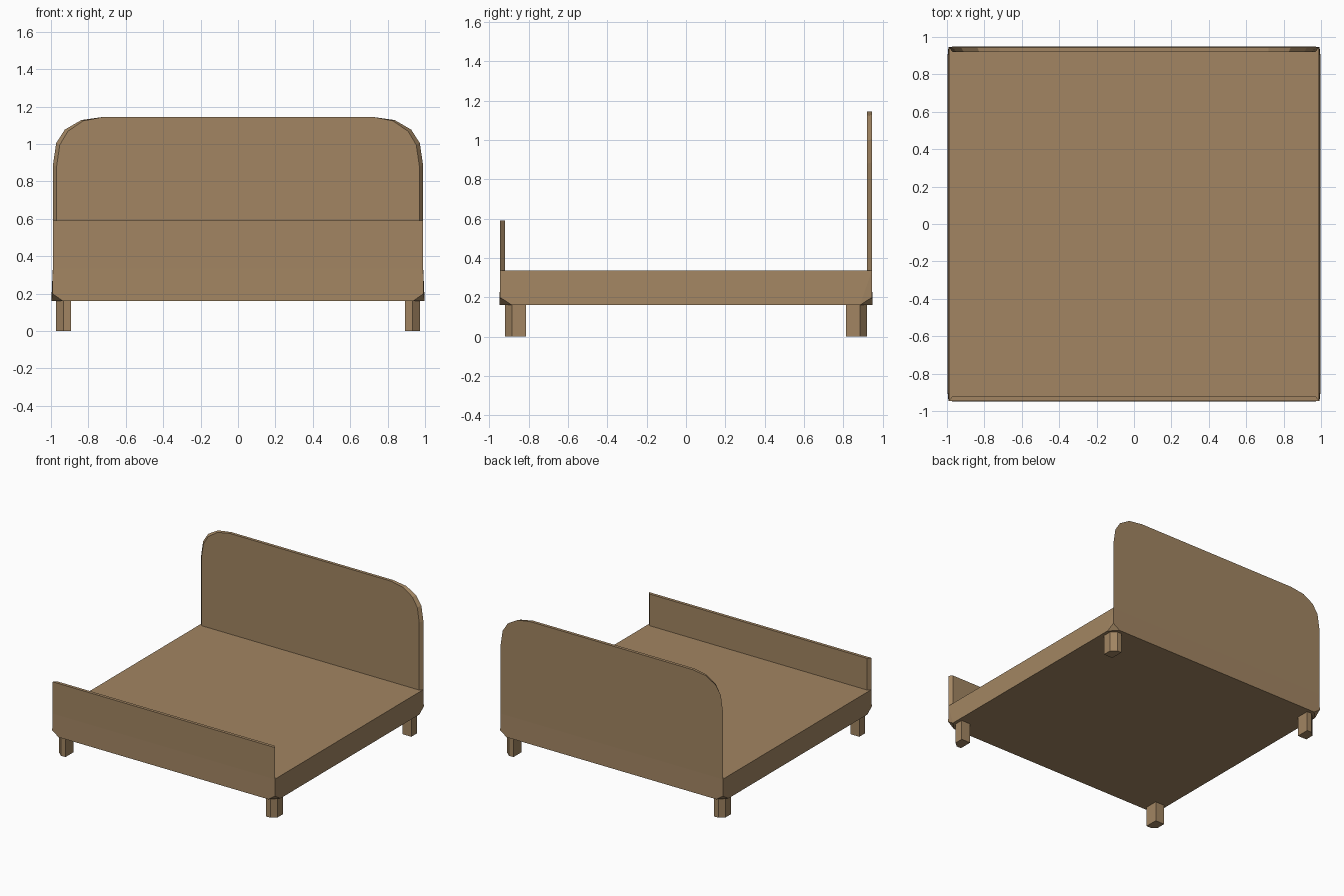
import bpy, bmesh

if "Cube" in bpy.data.objects:
    bpy.data.objects.remove(bpy.data.objects["Cube"])

wood = bpy.data.materials.new("light brown wood")
wood.diffuse_color = (0.36, 0.235, 0.122, 1)
wood.use_nodes = True
wood.node_tree.nodes["Principled BSDF"].inputs["Base Color"].default_value = wood.diffuse_color


def finish(bm, name):
    bmesh.ops.recalc_face_normals(bm, faces=bm.faces[:])
    me = bpy.data.meshes.new(name)
    bm.to_mesh(me)
    bm.free()
    me.materials.append(wood)
    ob = bpy.data.objects.new(name, me)
    bpy.context.collection.objects.link(ob)
    return ob


def loft(name, ring_a, ring_b):
    """Solid between two matching outlines."""
    bm = bmesh.new()
    a = [bm.verts.new(p) for p in ring_a]
    b = [bm.verts.new(p) for p in ring_b]
    bm.faces.new(a)
    bm.faces.new(b)
    n = len(a)
    for i in range(n):
        j = (i + 1) % n
        bm.faces.new((a[i], a[j], b[j], b[i]))
    return finish(bm, name)


def mirrored(half):
    return half + [(-x, z) for x, z in reversed(half)]


def board(name, outer, inner, y_out, y_in):
    loft(name, [(x, y_out, z) for x, z in mirrored(outer)],
         [(x, y_in, z) for x, z in mirrored(inner)])


# Platform: slightly flared box with the four lower corners cut off
bm = bmesh.new()
for sx in (-1, 1):
    for sy in (-1, 1):
        for x, y, z in ((0.99, 0.945, 0.335), (0.992, 0.947, 0.2),
                        (0.935, 0.949, 0.16), (0.998, 0.885, 0.16)):
            bm.verts.new((sx * x, sy * y, z))
bmesh.ops.convex_hull(bm, input=bm.verts[:])
bmesh.ops.dissolve_limit(bm, angle_limit=0.03, verts=bm.verts[:], edges=bm.edges[:])
finish(bm, "bed_platform")

# Headboard with rounded shoulders, inner face a little narrower
board("headboard",
      [(0.99, 0.33), (0.99, 0.885), (0.972, 1.005), (0.926, 1.077), (0.838, 1.128), (0.72, 1.145)],
      [(0.97, 0.33), (0.97, 0.88), (0.953, 0.995), (0.91, 1.068), (0.828, 1.124), (0.72, 1.145)],
      0.945, 0.92)

# Low straight footboard
board("footboard", [(0.99, 0.33), (0.99, 0.59)], [(0.97, 0.33), (0.97, 0.59)], -0.945, -0.92)

# Legs with the outer corner chamfered
leg = [(0.893, 0.815), (0.973, 0.815), (0.973, 0.885), (0.933, 0.92), (0.893, 0.92)]
for sx, side in ((-1, "left"), (1, "right")):
    for sy, end in ((-1, "front"), (1, "back")):
        loft(f"{end}_{side}_leg", [(sx * x, sy * y, 0) for x, y in leg],
             [(sx * x, sy * y, 0.165) for x, y in leg])
